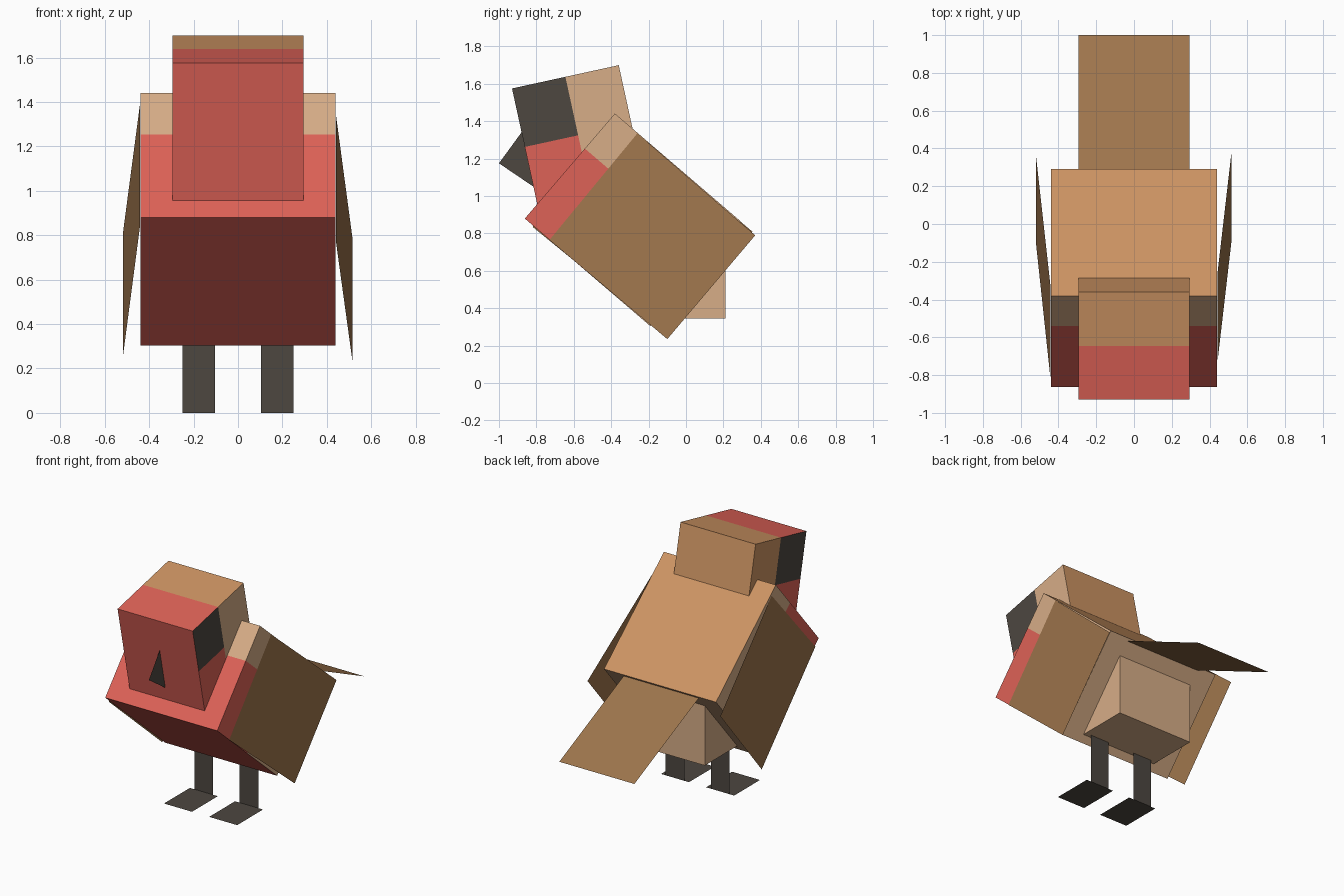
import bpy, bmesh, math
from mathutils import Vector, Matrix

if "Cube" in bpy.data.objects:
    bpy.data.objects.remove(bpy.data.objects["Cube"], do_unlink=True)


def make_material(name, rgb):
    linear = [((c / 255 + 0.055) / 1.055) ** 2.4 for c in rgb] + [1.0]
    mat = bpy.data.materials.new(name)
    mat.use_nodes = True
    mat.diffuse_color = linear
    bsdf = mat.node_tree.nodes["Principled BSDF"]
    bsdf.inputs["Base Color"].default_value = linear
    bsdf.inputs["Roughness"].default_value = 0.9
    return mat


RED = make_material("breast red", (222, 98, 87))
TAN = make_material("light tan", (215, 173, 135))
BACK = make_material("back brown", (205, 148, 99))
WING = make_material("feather brown", (158, 117, 76))
DARK = make_material("charcoal", (77, 71, 64))


def finish(name, bm, mats):
    mesh = bpy.data.meshes.new(name)
    bm.to_mesh(mesh)
    bm.free()
    for m in mats:
        mesh.materials.append(m)
    obj = bpy.data.objects.new(name, mesh)
    bpy.context.collection.objects.link(obj)
    return obj


def box(name, size, centre, tilt, mats, cuts=(), rule=None):
    """Box cut along local planes; rule(centre, normal) gives each face its material."""
    bm = bmesh.new()
    bmesh.ops.create_cube(bm, size=1, matrix=Matrix.Diagonal((*size, 1)))
    for co, no in cuts:
        geom = bm.verts[:] + bm.edges[:] + bm.faces[:]
        bmesh.ops.bisect_plane(bm, geom=geom, plane_co=co, plane_no=no)
    bm.normal_update()
    if rule:
        for f in bm.faces:
            f.material_index = mats.index(rule(f.calc_center_median(), f.normal))
    bm.transform(Matrix.Translation(centre) @ Matrix.Rotation(math.radians(tilt), 4, 'X'))
    return finish(name, bm, mats)


def sheet(name, points, mat):
    """Single flat polygon."""
    bm = bmesh.new()
    bm.faces.new([bm.verts.new(p) for p in points])
    return finish(name, bm, [mat])


# Body: brown back, red belly, tan shoulders and rear
BIB = 0.123


def body_colour(c, n):
    if n.z > 0.5:
        return BACK
    if n.z < -0.5:
        return RED
    if n.y > 0.5:
        return TAN
    return RED if c.z < BIB and c.y < 0 else TAN


box("body", (0.88, 0.885, 0.74), (0, -0.285, 0.8725), -40.6, [RED, TAN, BACK],
    [((0, 0, BIB), (0, 0, 1)), ((0, 0, 0), (0, 1, 0))], body_colour)

# Head: red face, dark eye patches, brown crown
EYE = 0.055


def head_colour(c, n):
    if n.y < -0.5:
        return RED
    if n.y > 0.5:
        return BACK
    if abs(n.z) > 0.5:
        return RED if c.y < 0 else BACK
    if c.y < 0:
        return DARK if c.z > EYE else RED
    return TAN if n.x > 0 else BACK


box("head", (0.59, 0.584, 0.75), (0, -0.565, 1.271), 12.3, [RED, TAN, BACK, DARK],
    [((0, 0, EYE), (0, 0, 1)), ((0, 0, 0), (0, 1, 0))], head_colour)

# Beak: thin upright fin
sheet("beak", [(0, -1.0, 1.175), (0, -0.86, 1.367), (0, -0.78, 1.026)], DARK)

# Rump block under the tail
box("rump", (0.59, 0.41, 0.455), (0, 0.005, 0.5725), 0, [TAN])

# Wings: flat sheets flaring out towards the rear
sheet("left_wing", [(0.442, -0.26, 1.335), (0.515, 0.37, 0.79),
                    (0.515, -0.10, 0.235), (0.442, -0.73, 0.765)], WING)
sheet("right_wing", [(-0.442, -0.33, 1.385), (-0.518, 0.355, 0.81),
                     (-0.518, -0.11, 0.255), (-0.442, -0.82, 0.835)], WING)

# Tail: flat sheet sloping down behind
sheet("tail", [(-0.295, 0.22, 0.877), (0.295, 0.22, 0.877),
               (0.295, 1.0, 0.516), (-0.295, 1.0, 0.516)], WING)

# Legs and feet
for side, s in (("left", 1), ("right", -1)):
    x = 0.1775 * s
    sheet(side + "_leg", [(x - 0.0735, -0.13, 0), (x + 0.0735, -0.13, 0),
                          (x + 0.0735, -0.13, 0.37), (x - 0.0735, -0.13, 0.37)], DARK)
    sheet(side + "_foot", [(x - 0.11, -0.42, 0), (x + 0.11, -0.42, 0),
                           (x + 0.11, -0.13, 0), (x - 0.11, -0.13, 0)], DARK)
